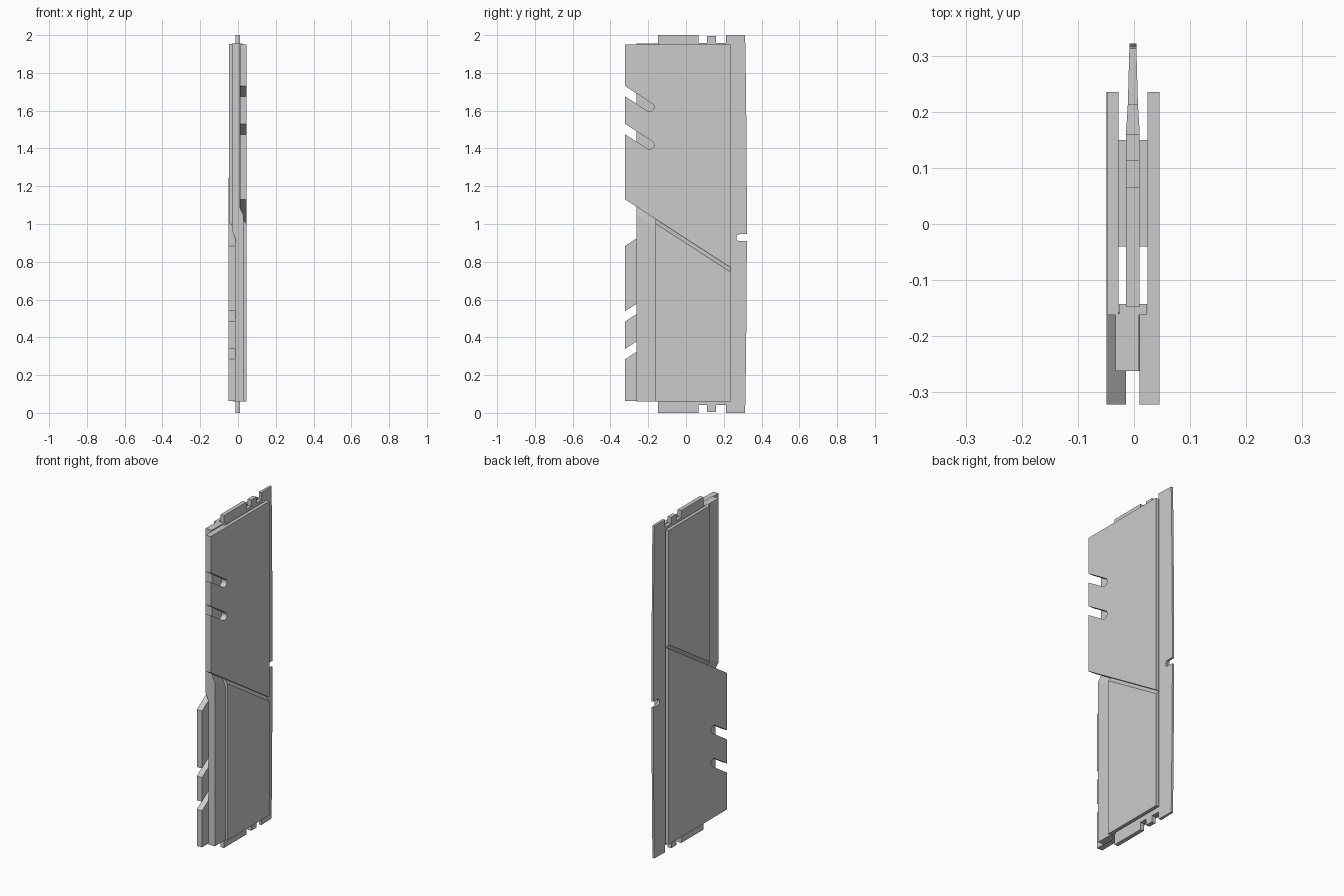
import bpy, bmesh, math

if "Cube" in bpy.data.objects:
    bpy.data.objects.remove(bpy.data.objects["Cube"])

SLOPE = -0.646           # slope of the diagonal split (z per y)
CX, CZ = -0.002, 1.007   # point the two halves are rotated about


def diag(y, drop=0.0):
    return 1.13 + SLOPE * (y + 0.322) - drop


def flip(p):
    return (2 * CX - p[0], p[1], 2 * CZ - p[2])


def loft(name, ring_a, ring_b, flipped=False):
    """Solid between two rings of 3D points."""
    bm = bmesh.new()
    if flipped:
        ring_a, ring_b = map(flip, ring_a), map(flip, ring_b)
    a = [bm.verts.new(p) for p in ring_a]
    b = [bm.verts.new(p) for p in ring_b]
    bm.faces.new(a)
    bm.faces.new(b[::-1])
    n = len(a)
    for i in range(n):
        j = (i + 1) % n
        bm.faces.new((a[j], a[i], b[i], b[j]))
    bmesh.ops.recalc_face_normals(bm, faces=bm.faces)
    mesh = bpy.data.meshes.new(name)
    bm.to_mesh(mesh)
    bm.free()
    obj = bpy.data.objects.new(name, mesh)
    bpy.context.collection.objects.link(obj)
    return obj


def prism(name, outline, x0, x1, flipped=False):
    """Extrude a (y, z) outline along x."""
    return loft(name, [(x0, y, z) for y, z in outline],
                [(x1, y, z) for y, z in outline], flipped)


def tapered(name, outline, half):
    """Prism whose half thickness depends on y."""
    return loft(name, [(CX - half(y), y, z) for y, z in outline],
                [(CX + half(y), y, z) for y, z in outline])


def box(name, x0, x1, y0, y1, z0, z1):
    return prism(name, [(y0, z0), (y1, z0), (y1, z1), (y0, z1)], x0, x1)


def slot(z_mid):
    """Slanted round-ended slot cut in from the front edge, bottom to top."""
    r, yc = 0.023, -0.192
    zc = z_mid + SLOPE * (yc + 0.322)
    ang = math.atan(SLOPE)
    arc = [(yc + r * math.cos(ang + t), zc + r * math.sin(ang + t))
           for t in (math.radians(-90 + 180 * i / 10) for i in range(11))]
    return [(-0.322, z_mid - 0.0275)] + arc + [(-0.322, z_mid + 0.0275)]


# Slotted plates and flat panels: one set per side
slots = (slot(1.5025) + slot(1.7025))[::-1]


def plate_outline(y_back):
    return [(-0.322, diag(-0.322)), (y_back, diag(y_back)),
            (y_back, 1.95), (-0.322, 1.95)] + slots


for tag, fl in (("right", False), ("left", True)):
    prism("slotted_plate_" + tag, plate_outline(0.235), 0.024, 0.045, fl)
    prism("plate_thick_front_" + tag, plate_outline(-0.157), 0.010, 0.024, fl)
    # panel below the split, chamfered towards the plate
    y0, y1 = -0.162, 0.235

    def panel_ring(x, drop):
        return [(x, y0, 0.06), (x, y1, 0.06), (x, y1, diag(y1, drop)), (x, y0, diag(y0, drop))]

    loft("flat_panel_" + tag, panel_ring(0.024, 0.0), panel_ring(0.044, 0.024), fl)

# Spine that steps sideways where the plates swap over


def spine_ring(y):
    half = [(0.009, y, 1.955), (0.009, y, diag(y)), (0.029, y, diag(y, 0.045)), (0.029, y, 0.059)]
    return half + [flip(p) for p in half]


loft("spine", spine_ring(-0.262), spine_ring(-0.160))
box("spine_wall", -0.027, 0.023, -0.162, -0.143, 0.06, 1.955)
box("inner_spacer", -0.028, 0.024, -0.04, 0.15, 0.70, 1.31)

# Core sheet with notched ends
top = [(0.165, 1.957), (0.160, 1.957), (0.160, 1.995), (0.112, 1.995),
       (0.112, 1.957), (0.065, 1.957), (0.065, 2.0), (-0.148, 2.0)]
tapered("core_sheet", top + [(y, 2.0 - z) for y, z in top[::-1]], lambda y: 0.012)

# Tapering neck and bowed cutting strip with its round notch
tapered("edge_neck", [(0.165, 0.043), (0.213, 0.043), (0.213, 1.957), (0.165, 1.957)],
        lambda y: 0.012 - (y - 0.165) / 0.048 * 0.003)


def bow(z):
    return 0.322 - 0.009 * (z - 1) ** 2


notch = [(0.284 + 0.018 * math.cos(t), 0.928 + 0.018 * math.sin(t))
         for t in (math.radians(270 - 180 * i / 8) for i in range(9))]
low = [(bow(z), z) for z in (0, 0.2, 0.4, 0.6, 0.8, 0.91)]
high = [(bow(z), z) for z in (0.946, 1.2, 1.4, 1.6, 1.8, 2.0)]
tapered("edge_strip", [(0.213, 0)] + low + notch + high + [(0.213, 2.0)],
        lambda y: 0.009 - (y - 0.213) / 0.11 * 0.003)
